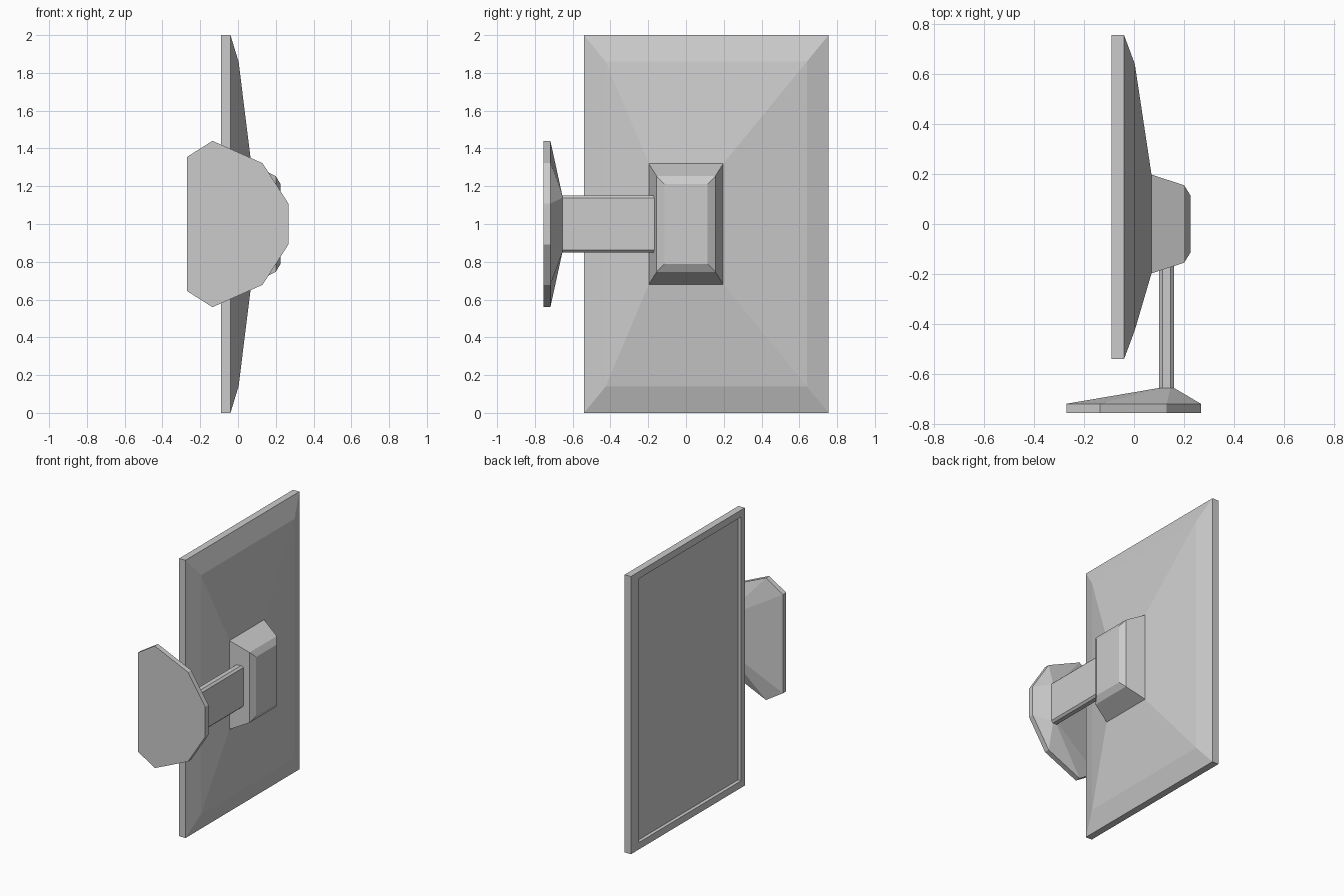
import bpy
import bmesh

# Remove the default cube
cube = bpy.data.objects.get("Cube")
if cube:
    bpy.data.objects.remove(cube, do_unlink=True)

# Single flat grey material
GREY = (0.6, 0.6, 0.6, 1.0)
grey = bpy.data.materials.new("plain grey")
grey.use_nodes = True
grey.diffuse_color = GREY
grey.node_tree.nodes["Principled BSDF"].inputs["Base Color"].default_value = GREY


def loft(name, rings):
    """Skin matching rings of points in order and cap both ends."""
    bm = bmesh.new()
    loops = [[bm.verts.new(p) for p in ring] for ring in rings]
    count = len(loops[0])
    for a, b in zip(loops, loops[1:]):
        for i in range(count):
            j = (i + 1) % count
            bm.faces.new((a[i], a[j], b[j], b[i]))
    bm.faces.new(loops[0])
    bm.faces.new(loops[-1])
    bmesh.ops.recalc_face_normals(bm, faces=bm.faces[:])
    mesh = bpy.data.meshes.new(name)
    bm.to_mesh(mesh)
    bm.free()
    mesh.materials.append(grey)
    obj = bpy.data.objects.new(name, mesh)
    bpy.context.collection.objects.link(obj)
    return obj


def rect(x, y0, y1, half_z):
    """Upright rectangle at depth x, centred on z = 1."""
    lo, hi = 1 - half_z, 1 + half_z
    return [(x, y0, lo), (x, y1, lo), (x, y1, hi), (x, y0, hi)]


def outline(y, half_points):
    """Closed outline in x and z at y, mirrored about z = 1."""
    upper = [(x, y, 1 + h) for x, h in half_points]
    lower = [(x, y, 1 - h) for x, h in reversed(half_points)]
    return upper + lower


# Display panel: recessed screen, frame and tapered back shell
loft("display_panel", [
    rect(-0.065, -0.50, 0.665, 0.95),
    rect(-0.09, -0.50, 0.665, 0.95),
    rect(-0.09, -0.54, 0.755, 1.0),
    rect(-0.04, -0.54, 0.755, 1.0),
    rect(0.003, -0.425, 0.64, 0.86),
    rect(0.07, -0.197, 0.197, 0.32),
])

# Mount block with a bevelled back
loft("rear_mount", [
    rect(0.07, -0.197, 0.197, 0.32),
    rect(0.20, -0.155, 0.155, 0.253),
    rect(0.225, -0.115, 0.115, 0.212),
])

# Chamfered arm flowing out of the sloping foot
foot_half = [(-0.27, 0.355), (-0.135, 0.44), (0.13, 0.322), (0.267, 0.108)]
arm_half = [(0.10, 0.138), (0.114, 0.152), (0.146, 0.152), (0.16, 0.138)]

loft("stand", [
    outline(-0.755, foot_half),
    outline(-0.718, foot_half),
    outline(-0.655, arm_half),
    outline(-0.15, arm_half),
])
